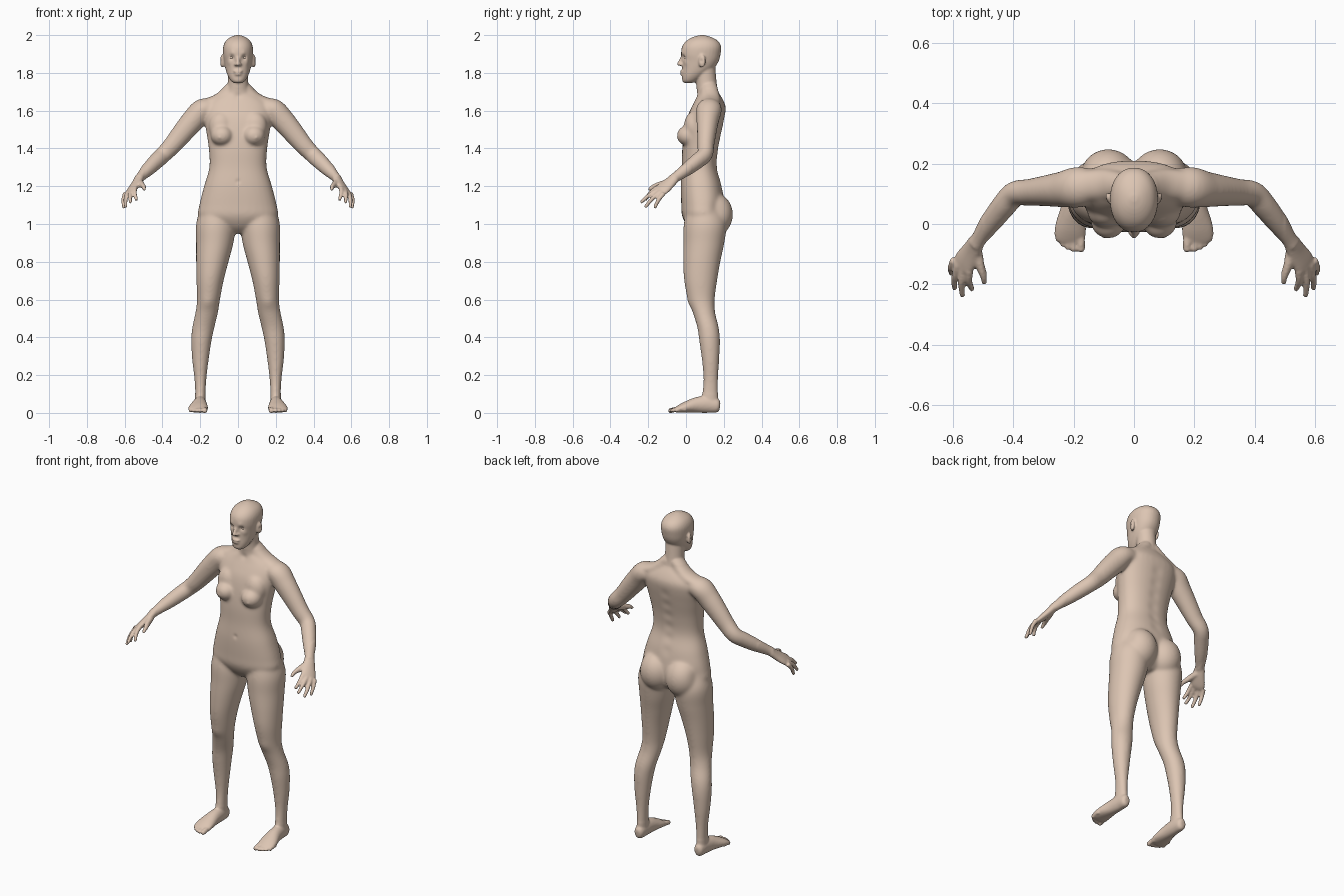
import bpy, bmesh, math
from mathutils import Vector, Matrix

X, Y, Z = Vector((1, 0, 0)), Vector((0, 1, 0)), Vector((0, 0, 1))
skin = bpy.data.materials.new("skin")
skin.diffuse_color = (0.72, 0.56, 0.45, 1)


def catmull(rows, steps=5):
    """Smoothly interpolate a list of number tuples."""
    out = []
    n = len(rows)
    for i in range(n - 1):
        p0, p1, p2, p3 = (rows[max(i - 1, 0)], rows[i], rows[i + 1], rows[min(i + 2, n - 1)])
        for s in range(steps):
            t = s / steps
            out.append([0.5 * (2 * b + (c - a) * t + (2 * a - 5 * b + 4 * c - d) * t * t
                               + (3 * b - a - 3 * c + d) * t ** 3)
                        for a, b, c, d in zip(p0, p1, p2, p3)])
    return out + [list(rows[-1])]


def loft(bm, rows, u=X, v=None, power=2.0, sides=32):
    """Skin through (x, y, z, ru, rv) sections; v=None keeps sections square to the path."""
    rows = catmull(rows)
    pts = [Vector(r[:3]) for r in rows]
    rings = []
    for i, r in enumerate(rows):
        a, b = u, v
        if v is None:
            t = (pts[min(i + 1, len(pts) - 1)] - pts[max(i - 1, 0)]).normalized()
            a = (u - t * u.dot(t)).normalized()
            b = t.cross(a)
        ring = []
        for k in range(sides):
            c, s = math.cos(2 * math.pi * k / sides), math.sin(2 * math.pi * k / sides)
            c = math.copysign(abs(c) ** (2 / power), c)
            s = math.copysign(abs(s) ** (2 / power), s)
            ring.append(bm.verts.new(pts[i] + a * (c * max(r[3], 0.001)) + b * (s * max(r[4], 0.001))))
        rings.append(ring)
    for lo, hi in zip(rings, rings[1:]):
        for k in range(sides):
            j = (k + 1) % sides
            bm.faces.new((lo[k], lo[j], hi[j], hi[k]))
    bm.faces.new(rings[0])
    bm.faces.new(rings[-1])


def column(bm, rows, power=2.0):
    """Upright loft from (z, x centre, half width, front y, back y)."""
    loft(bm, [(x, (f + b) / 2, z, w, (b - f) / 2) for z, x, w, f, b in rows], X, Y, power)


def blob(bm, co, size, rot=0.0):
    m = Matrix.Translation(co) @ Matrix.Rotation(rot, 4, 'Z') @ Matrix.Diagonal((*size, 1))
    bmesh.ops.create_uvsphere(bm, u_segments=24, v_segments=14, radius=1, matrix=m)


def digit(bm, path, r0, r1):
    """Finger or toe: tapered tube with a round tip."""
    n = len(path) - 1
    loft(bm, [(*p, r0 + (r1 - r0) * i / n, r0 + (r1 - r0) * i / n) for i, p in enumerate(path)],
         Vector((0.68, 0.56, -0.47)), sides=14)
    blob(bm, path[-1], (r1, r1, r1))


bm = bmesh.new()

# leg
column(bm, [(1.10, .11, .085, .01, .19), (1.0, .117, .105, -.012, .215), (.9, .123, .099, -.014, .203),
            (.8, .136, .086, -.015, .182), (.7, .148, .072, -.01, .165), (.6, .156, .061, .01, .152),
            (.53, .166, .06, .036, .155), (.45, .184, .059, .06, .174), (.38, .194, .054, .07, .18),
            (.28, .199, .044, .084, .176), (.18, .199, .032, .092, .17), (.1, .199, .028, .085, .17),
            (.04, .2, .029, .075, .172)])
# foot and toes
loft(bm, [(.2, .18, .035, .013, .02), (.2, .166, .037, .027, .036), (.2, .12, .045, .032, .045),
          (.203, .06, .042, .038, .042), (.209, .0, .03, .05, .03), (.212, -.035, .021, .052, .021),
          (.213, -.058, .015, .045, .013)])
for x, y, r in ((.176, -.081, .014), (.2, -.084, .0105), (.219, -.077, .01), (.237, -.066, .0095),
                (.252, -.05, .009)):
    digit(bm, [(x, y + .05, .017), (x, y + .025, .018), (x, y, .012)], r, r)

# arm
loft(bm, [(.12, .125, 1.61, .055, .045), (.185, .122, 1.605, .068, .06), (.235, .115, 1.552, .06, .062),
          (.29, .11, 1.487, .052, .057), (.345, .105, 1.42, .045, .05), (.395, .1, 1.368, .042, .045),
          (.432, .06, 1.333, .041, .043), (.475, .005, 1.29, .036, .037), (.51, -.045, 1.254, .028, .027),
          (.527, -.068, 1.238, .028, .024)], Y)
# hand and fingers
loft(bm, [(.522, -.06, 1.243, .029, .023), (.538, -.09, 1.215, .036, .021), (.56, -.125, 1.185, .043, .018),
          (.572, -.145, 1.172, .04, .013)], Vector((0.68, 0.565, -0.47)))
dorsal = Vector((.69, -.287, .657)) * .008
for base, tip in (((.545, -.155, 1.19), (.538, -.215, 1.13)), ((.565, -.147, 1.178), (.569, -.235, 1.118)),
                  ((.582, -.135, 1.169), (.595, -.212, 1.094)), ((.596, -.118, 1.162), (.605, -.164, 1.09))):
    a, b = Vector(base), Vector(tip)
    digit(bm, [a, a.lerp(b, .5) + dorsal, b], .0135, .0095)
digit(bm, [(.525, -.085, 1.222), (.509, -.138, 1.208), (.497, -.172, 1.197), (.494, -.195, 1.182)], .02, .0105)

# trapezius, breast, buttock, ear, nostril
loft(bm, [(.02, .12, 1.725, .045, .04), (.1, .13, 1.66, .052, .033), (.19, .125, 1.625, .05, .033)], Y)
blob(bm, (.085, .012, 1.468), (.06, .061, .055))
blob(bm, (.09, .04, 1.515), (.065, .052, .08))
blob(bm, (.085, .145, 1.05), (.1, .104, .117))
blob(bm, (.083, .085, 1.862), (.0105, .02, .035), -.35)
blob(bm, (.0115, -.025, 1.844), (.009, .012, .008))

# mirror the paired parts
dup = bmesh.ops.duplicate(bm, geom=bm.verts[:] + bm.edges[:] + bm.faces[:])["geom"]
for g in dup:
    if isinstance(g, bmesh.types.BMVert):
        g.co.x *= -1

# torso
column(bm, [(.95, 0, .045, .05, .15), (.985, 0, .13, .01, .19), (1.04, 0, .208, -.02, .205),
            (1.1, 0, .205, -.025, .205), (1.2, 0, .18, -.028, .19), (1.3, 0, .152, -.022, .165),
            (1.4, 0, .155, -.02, .172), (1.5, 0, .17, -.008, .192), (1.57, 0, .18, .008, .206),
            (1.62, 0, .175, .03, .21), (1.66, 0, .14, .05, .195), (1.7, 0, .06, .065, .17)], 2.3)
# neck
column(bm, [(1.63, 0, .085, .06, .18), (1.7, 0, .064, .057, .169), (1.75, 0, .054, .053, .162),
            (1.83, 0, .054, .045, .155)])
# head
column(bm, [(1.746, 0, .02, -.008, .03), (1.757, 0, .037, -.019, .06), (1.785, 0, .054, -.021, .1),
            (1.82, 0, .066, -.02, .145), (1.86, 0, .074, -.02, .172), (1.9, 0, .079, -.026, .183),
            (1.94, 0, .078, -.02, .186), (1.97, 0, .064, .003, .168), (1.99, 0, .038, .038, .132),
            (2.0, 0, .01, .075, .096)], 2.15)
# nose and lips
loft(bm, [(0, -.012, 1.9, .008, .008), (0, -.026, 1.87, .009, .009), (0, -.036, 1.85, .011, .01)])
blob(bm, (0, -.036, 1.847), (.012, .013, .01))
blob(bm, (0, -.019, 1.808), (.024, .013, .007))
blob(bm, (0, -.018, 1.793), (.02, .013, .008))

bmesh.ops.recalc_face_normals(bm, faces=bm.faces[:])
mesh = bpy.data.meshes.new("body")
bm.to_mesh(mesh)
bm.free()
body = bpy.data.objects.new("body", mesh)
bpy.context.collection.objects.link(body)

# fuse everything into one skin
rm = body.modifiers.new("fuse", 'REMESH')
rm.mode = 'VOXEL'
rm.voxel_size = 0.0056
fused = bpy.data.meshes.new_from_object(body.evaluated_get(bpy.context.evaluated_depsgraph_get()))
body.modifiers.clear()
body.data = fused

# blend the joins, most strongly on torso and limbs
bm = bmesh.new()
bm.from_mesh(fused)
soft = [v for v in bm.verts if abs(v.co.x) < .5 and .1 < v.co.z < 1.72]
for verts, times in ((soft, 16), (bm.verts[:], 2)):
    for _ in range(times):
        bmesh.ops.smooth_vert(bm, verts=verts, factor=0.5, use_axis_x=True, use_axis_y=True, use_axis_z=True)

# sculpt dabs: centre, radius, push (mirrored)
dabs = [((.033, -.016, 1.882), .013, (0, .011, 0)), ((.03, -.02, 1.905), .014, (0, -.003, 0)),
        ((.048, -.002, 1.855), .016, (.002, -.003, 0)), ((.095, .08, 1.864), .009, (-.005, 0, 0)),
        ((.16, .01, .585), .035, (0, -.004, 0)), ((0, -.028, 1.225), .012, (0, .004, 0)),
        ((.1, -.05, 1.455), .01, (0, -.004, 0)), ((0, .06, 1.675), .018, (0, .004, 0)),
        ((.205, .18, 1.08), .045, (-.006, -.004, 0))]
dabs += [((0, .165 + .11 * abs(z - 1.3), z), .03, (0, -.004, 0)) for z in (1.2, 1.27, 1.34, 1.41, 1.48, 1.55)]
for c, r, push in dabs:
    c, push = Vector(c), Vector(push)
    for v in bm.verts:
        if abs(v.co.z - c.z) < 2.5 * r:
            side = -1 if v.co.x < 0 else 1
            d2 = (Vector((abs(v.co.x), v.co.y, v.co.z)) - c).length_squared
            v.co += Vector((push.x * side, push.y, push.z)) * math.exp(-d2 / (r * r))
# flat soles
for v in bm.verts:
    v.co.z = max(v.co.z, 0.0)
bm.to_mesh(fused)
bm.free()
fused.polygons.foreach_set("use_smooth", [True] * len(fused.polygons))
fused.materials.clear()
fused.materials.append(skin)

# eyes
for side, name in ((1, "left_eye"), (-1, "right_eye")):
    bm = bmesh.new()
    blob(bm, (.033 * side, .005, 1.881), (.014, .013, .0105))
    eye = bpy.data.meshes.new(name)
    bm.to_mesh(eye)
    bm.free()
    eye.polygons.foreach_set("use_smooth", [True] * len(eye.polygons))
    eye.materials.append(skin)
    bpy.context.collection.objects.link(bpy.data.objects.new(name, eye))
